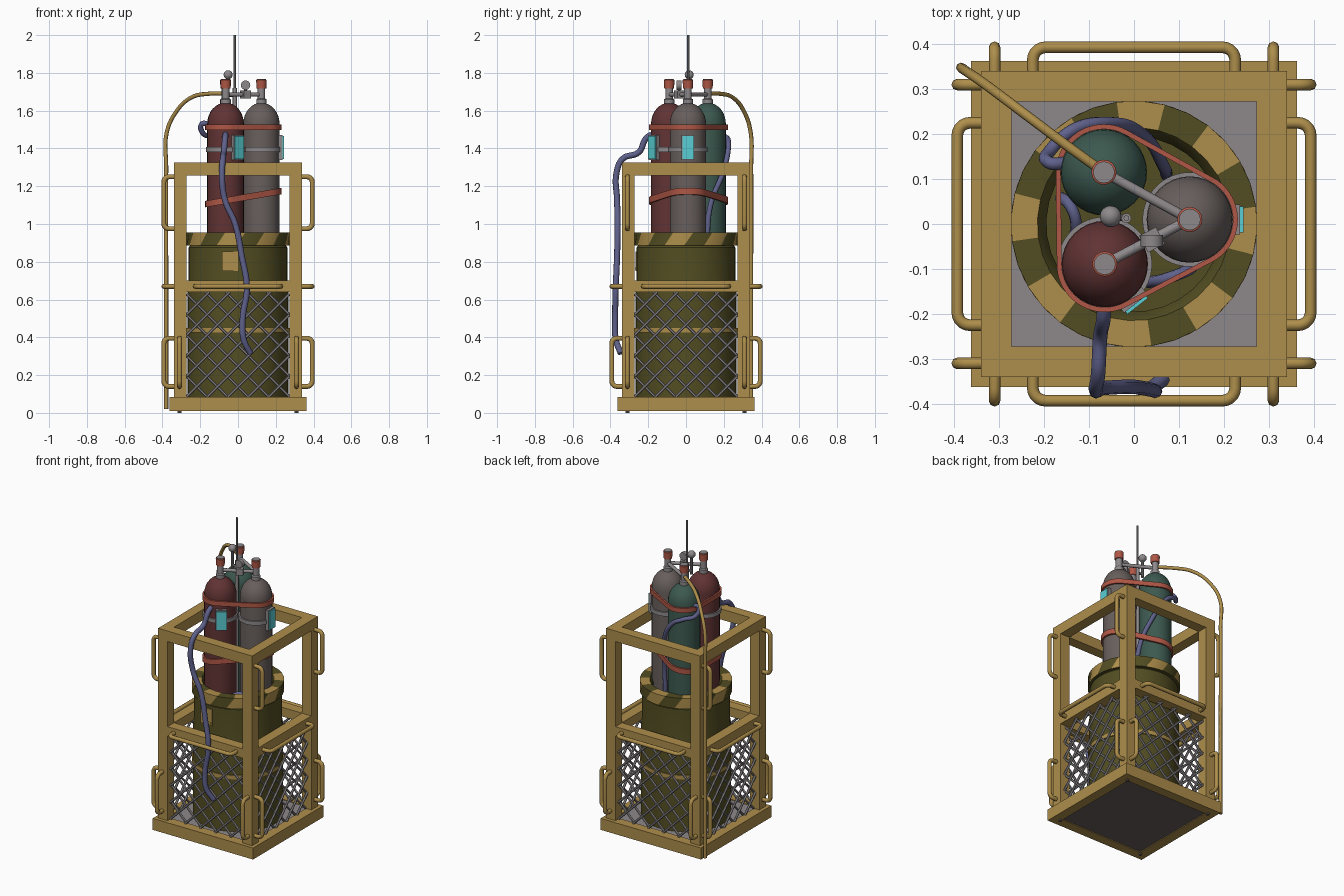
import bpy, bmesh, math
from mathutils import Vector, Matrix

if "Cube" in bpy.data.objects:
    bpy.data.objects.remove(bpy.data.objects["Cube"])


def mat(name, *rgb):
    m = bpy.data.materials.new(name)
    m.diffuse_color = (*rgb, 1)
    m.use_nodes = True
    m.node_tree.nodes["Principled BSDF"].inputs["Base Color"].default_value = m.diffuse_color
    return m


TAN = mat("tan_paint", 0.42, 0.27, 0.07)
OLIVE = mat("olive_paint", 0.085, 0.075, 0.016)
RED = mat("dark_red", 0.12, 0.033, 0.034)
GREY = mat("warm_grey", 0.135, 0.112, 0.105)
GREEN = mat("dark_green", 0.045, 0.1, 0.08)
RUST = mat("terracotta", 0.43, 0.095, 0.06)
HOSE = mat("blue_violet", 0.115, 0.12, 0.26)
CYAN = mat("cyan", 0.1, 0.62, 0.66)
METAL = mat("pale_metal", 0.27, 0.25, 0.26)


def finish(bm, name, *mats, smooth=False):
    me = bpy.data.meshes.new(name)
    bmesh.ops.recalc_face_normals(bm, faces=bm.faces[:])
    bm.to_mesh(me)
    bm.free()
    ob = bpy.data.objects.new(name, me)
    bpy.context.collection.objects.link(ob)
    for m in mats:
        me.materials.append(m)
    if smooth:
        bpy.ops.object.select_all(action='DESELECT')
        ob.select_set(True)
        bpy.context.view_layer.objects.active = ob
        bpy.ops.object.shade_smooth_by_angle(angle=math.radians(35))
    return ob


def add_box(bm, lo, hi):
    lo, hi = Vector(lo), Vector(hi)
    s = hi - lo
    bmesh.ops.create_cube(bm, size=1, matrix=Matrix.Translation((lo + hi) / 2) @ Matrix.Diagonal((*s, 1)))


def add_rod(bm, a, b, r, seg=6):
    a, b = Vector(a), Vector(b)
    rot = (b - a).to_track_quat('Z', 'Y').to_matrix().to_4x4()
    bmesh.ops.create_cone(bm, cap_ends=True, segments=seg, radius1=r, radius2=r, depth=(b - a).length,
                          matrix=Matrix.Translation((a + b) / 2) @ rot)


def lathe(name, profile, m, centre=(0, 0), seg=32):
    """Closed solid of revolution; radius 0 points become poles."""
    bm = bmesh.new()
    vs = [bm.verts.new((centre[0] + r, centre[1], z)) for r, z in profile]
    es = [bm.edges.new(p) for p in zip(vs, vs[1:])]
    bmesh.ops.spin(bm, geom=vs + es, cent=(*centre, 0), axis=(0, 0, 1), angle=math.tau, steps=seg)
    bmesh.ops.remove_doubles(bm, verts=bm.verts[:], dist=1e-5)
    return finish(bm, name, m, smooth=True)


def tube(name, pts, r, m, smooth_path=True):
    cu = bpy.data.curves.new(name, 'CURVE')
    cu.dimensions = '3D'
    cu.bevel_depth, cu.bevel_resolution, cu.use_fill_caps = r, 2, True
    cu.resolution_u = 8
    sp = cu.splines.new('BEZIER' if smooth_path else 'POLY')
    if smooth_path:
        sp.bezier_points.add(len(pts) - 1)
        for bp, p in zip(sp.bezier_points, pts):
            bp.co = p
            bp.handle_left_type = bp.handle_right_type = 'AUTO'
    else:
        sp.points.add(len(pts) - 1)
        for q, p in zip(sp.points, pts):
            q.co = (*p, 1)
    ob = bpy.data.objects.new(name, cu)
    bpy.context.collection.objects.link(ob)
    cu.materials.append(m)
    bpy.ops.object.select_all(action='DESELECT')
    ob.select_set(True)
    bpy.context.view_layer.objects.active = ob
    bpy.ops.object.convert(target='MESH')
    bpy.ops.object.shade_smooth_by_angle(angle=math.radians(50))


def band(name, centres, r, z0, height, slope, m):
    """Strap pulled tight around one or more round bottles."""
    n = 64
    bm = bmesh.new()
    rings = []
    for i in range(n):
        d = Vector((math.cos(i * math.tau / n), math.sin(i * math.tau / n)))
        c = max((Vector(c) for c in centres), key=lambda c: c.dot(d))
        ring = []
        for off, dz in ((0, -.5), (.011, -.5), (.011, .5), (0, .5)):
            p = c + d * (r + off)
            ring.append(bm.verts.new((p.x, p.y, z0 + slope * p.x + dz * height)))
        rings.append(ring)
    for a, b in zip(rings, rings[1:] + rings[:1]):
        for k in range(4):
            bm.faces.new((a[k], b[k], b[(k + 1) % 4], a[(k + 1) % 4]))
    finish(bm, name, m, smooth=True)


# Base tray, with floor and underside plates
O, I, B = 0.34, 0.272, 0.363
bm = bmesh.new()
for s in (-1, 1):
    x0, x1 = sorted((s * B, s * 0.30))
    add_box(bm, (x0, -B, .01), (x1, B, .085))
    add_box(bm, (-.30, x0, .01), (.30, x1, .085))
finish(bm, "base_rim", TAN)
bm = bmesh.new()
add_box(bm, (-.30, -.30, .045), (.30, .30, .08))
finish(bm, "floor_plate", METAL)
bm = bmesh.new()
add_box(bm, (-.30, -.30, .015), (.30, .30, .045))
for x in (-.31, .31):
    for y in (-.31, .31):
        add_rod(bm, (x, y, 0), (x, y, .015), .01, 8)
finish(bm, "underside_plate", GREY)

# Square cage: posts, middle rails and top frame
bm = bmesh.new()
for s in (-1, 1):
    a, b = sorted((s * I, s * O))
    for t in (-1, 1):
        c, d = sorted((t * I, t * O))
        add_box(bm, (a, c, .085), (b, d, 1.256))
    add_box(bm, (a, -O, 1.256), (b, O, 1.325))
    add_box(bm, (-I, a, 1.256), (I, b, 1.325))
    add_box(bm, (a, -I, .64), (b, I, .70))
    add_box(bm, (-I, a, .64), (I, b, .70))
finish(bm, "cage_frame", TAN)

# Diamond mesh on four sides, diagonals clipped to the opening
bm = bmesh.new()
zl, zh, step = .085, .64, .109
for side in range(4):
    rot = Matrix.Rotation(side * math.pi / 2, 3, 'Z')
    for s in (-1, 1):
        for k in range(-6, 12):
            u0 = -I + k * step                      # crossing of the lower edge
            t0, t1 = max(0, -I - u0), min(zh - zl, I - u0)
            if t1 - t0 > .02:
                y = -.305 - s * .006
                add_rod(bm, rot @ Vector((s * (u0 + t0), y, zl + t0)),
                        rot @ Vector((s * (u0 + t1), y, zl + t1)), .0075)
finish(bm, "diamond_mesh", METAL, smooth=True)


# Grab handles: rounded U shapes standing off each side
def handle(name, side, start, end):
    """start and end are (across, height) on the side's face."""
    rot = Matrix.Rotation(side * math.pi / 2, 3, 'Z')
    a, b = Vector((start[0], -.335, start[1])), Vector((end[0], -.335, end[1]))
    along, out, rad = (b - a).normalized(), Vector((0, -1, 0)), .028
    reach = .058
    pts = [a]
    for c, d in ((a, along), (b, -along)):
        arc = [c + out * (reach - rad + rad * math.sin(t)) + d * (rad - rad * math.cos(t))
               for t in (i * math.pi / 10 for i in range(6))]
        pts += arc if c is a else arc[::-1]
    pts.append(b)
    tube(name, [rot @ p for p in pts], .013, TAN, False)


for side in range(4):
    handle("rail_handle", side, (-.225, .67), (.225, .67))
    for u in (-.31, .31):
        handle("lower_handle", side, (u, .14), (u, .395))
        if side % 2:
            handle("upper_handle", side, (u, .975), (u, 1.25))

# Drum with a hollow top
lathe("drum", [(0, .08), (.268, .08), (.268, .64), (.262, .70), (.262, .875), (.25, .89), (.2, .89),
               (.2, .82), (0, .82)], OLIVE, seg=40)
lathe("drum_hoop", [(.265, .425), (.274, .425), (.274, .45), (.265, .45), (.265, .425)], TAN, seg=40)
bm = bmesh.new()
add_box(bm, (-.085, -.268, .75), (0, -.25, .855))
add_rod(bm, (-.012, -.271, .765), (-.012, -.26, .765), .005, 8)
finish(bm, "drum_label_plate", TAN)

# Striped collar: sides alternate colour, lower edge twisted to slant the stripes
bm = bmesh.new()
N = 32
prof = [(.274, .885, -.1), (.274, .955, .08), (.215, .955, .08), (.195, .925, .08), (.195, .885, .08)]
rings = []
for i in range(N):
    t = i * math.tau / N + math.radians(71)
    rings.append([bm.verts.new((r * math.cos(t + w), r * math.sin(t + w), z)) for r, z, w in prof])
for i in range(N):
    a, b = rings[i], rings[(i + 1) % N]
    for k in range(5):
        f = bm.faces.new((a[k], b[k], b[(k + 1) % 5], a[(k + 1) % 5]))
        f.material_index = 1 if k > 1 or (i // 2) % 2 else 0
finish(bm, "striped_collar", TAN, OLIVE, smooth=True)

# Three gas bottles with necks and caps
bottles = {"red": ((-.065, -.089), RED), "grey": ((.124, .01), GREY), "green": ((-.067, .115), GREEN)}
R = .096
for key, (c, m) in bottles.items():
    dome = [(R * math.cos(t), 1.53 + .112 * math.sin(t)) for t in (i * math.pi / 16 for i in range(8))]
    lathe(key + "_bottle", [(0, .82), (R, .82)] + dome + [(0, 1.642)], m, c)
    lathe(key + "_neck", [(0, 1.62), (.027, 1.62), (.027, 1.66), (.02, 1.665), (.02, 1.72), (0, 1.72)], METAL, c, 16)
    lathe(key + "_cap", [(0, 1.718), (.026, 1.718), (.028, 1.762), (.023, 1.765), (0, 1.765)], RUST, c, 16)
    lathe(key + "_cap_top", [(0, 1.76), (.024, 1.76), (.024, 1.768), (0, 1.768)], METAL, c, 16)

cs = [c for c, m in bottles.values()]
band("upper_strap", cs, R, 1.512, .03, 0, RUST)
band("lower_strap", cs, R, 1.135, .034, .17, RUST)

# Tag straps with bright tags
for key, ang in (("red", -52), ("grey", 0)):
    c = bottles[key][0]
    band(key + "_tag_strap", [c], R - .002, 1.395, .026, 0, METAL)
    place = Matrix.Translation((*c, 1.405)) @ Matrix.Rotation(math.radians(ang), 4, 'Z')
    for part, lo, hi, m in (("tag_back", (.09, -.033, -.066), (.112, .033, .066), METAL),
                            ("tag_face", (.112, -.029, -.06), (.119, .029, .06), CYAN)):
        bm = bmesh.new()
        add_box(bm, lo, hi)
        bm.transform(place)
        finish(bm, key + "_" + part, m)

# Manifold pipes, regulator block, gauges and mast
bm = bmesh.new()
zp = 1.685
red, grey, green = (Vector((*c, zp)) for c in cs)
add_rod(bm, red, grey, .011, 12)
add_rod(bm, green, grey, .011, 12)
turn = Matrix.Rotation(math.atan2(grey.y - red.y, grey.x - red.x), 4, 'Z')
bmesh.ops.create_cube(bm, size=.042, matrix=Matrix.Translation((.04, -.035, zp)) @ turn)
add_rod(bm, (.04, -.035, zp), (.04, -.035, 1.73), .007, 8)
add_rod(bm, (.04, -.05, 1.735), (.04, -.025, 1.735), .025, 16)
add_rod(bm, (-.052, .017, 1.66), (-.052, .017, 1.79), .008, 8)
add_rod(bm, (-.052, .017, 1.68), (-.017, .013, 1.68), .008, 8)
bmesh.ops.create_uvsphere(bm, u_segments=16, v_segments=10, radius=.024,
                          matrix=Matrix.Translation((-.052, .017, 1.79)))
add_rod(bm, (-.017, .013, .82), (-.017, .013, 1.72), .011, 12)
add_rod(bm, (-.017, .013, 1.7), (-.017, .013, 2.0), .0065, 8)
finish(bm, "manifold_and_mast", METAL, smooth=True)

# Supply pipe down the back left corner
tube("supply_pipe", [(-.067, .115, 1.69), (-.15, .175, 1.69), (-.25, .25, 1.668), (-.33, .31, 1.59),
                     (-.378, .343, 1.48), (-.38, .345, 1.3), (-.38, .345, .7), (-.38, .345, .02)], .011, TAN)

# Flexible hoses
tube("front_hose", [(-.067, -.18, 1.475), (-.068, -.21, 1.455), (-.075, -.25, 1.38), (-.08, -.335, 1.345),
                    (-.085, -.368, 1.27), (-.07, -.365, 1.13), (-.015, -.362, 1.0), (.02, -.365, .83),
                    (.047, -.372, .66), (.025, -.375, .5), (.03, -.372, .39), (.065, -.345, .315)], .016, HOSE)
tube("back_hose", [(-.15, .135, 1.525), (-.19, .137, 1.53), (-.185, .165, 1.48), (-.13, .212, 1.46),
                   (-.06, .225, 1.42), (.02, .198, 1.28), (.065, .13, 1.1), (.072, .11, .9)], .014, HOSE)
tube("left_hose", [(-.165, .06, .9), (-.145, .045, .93), (-.13, .01, .93), (-.135, -.04, .88)], .013, HOSE)
tube("right_hose", [(.135, -.09, .87), (.115, -.105, .92), (.07, -.122, .92), (.03, -.13, .87)], .013, HOSE)
